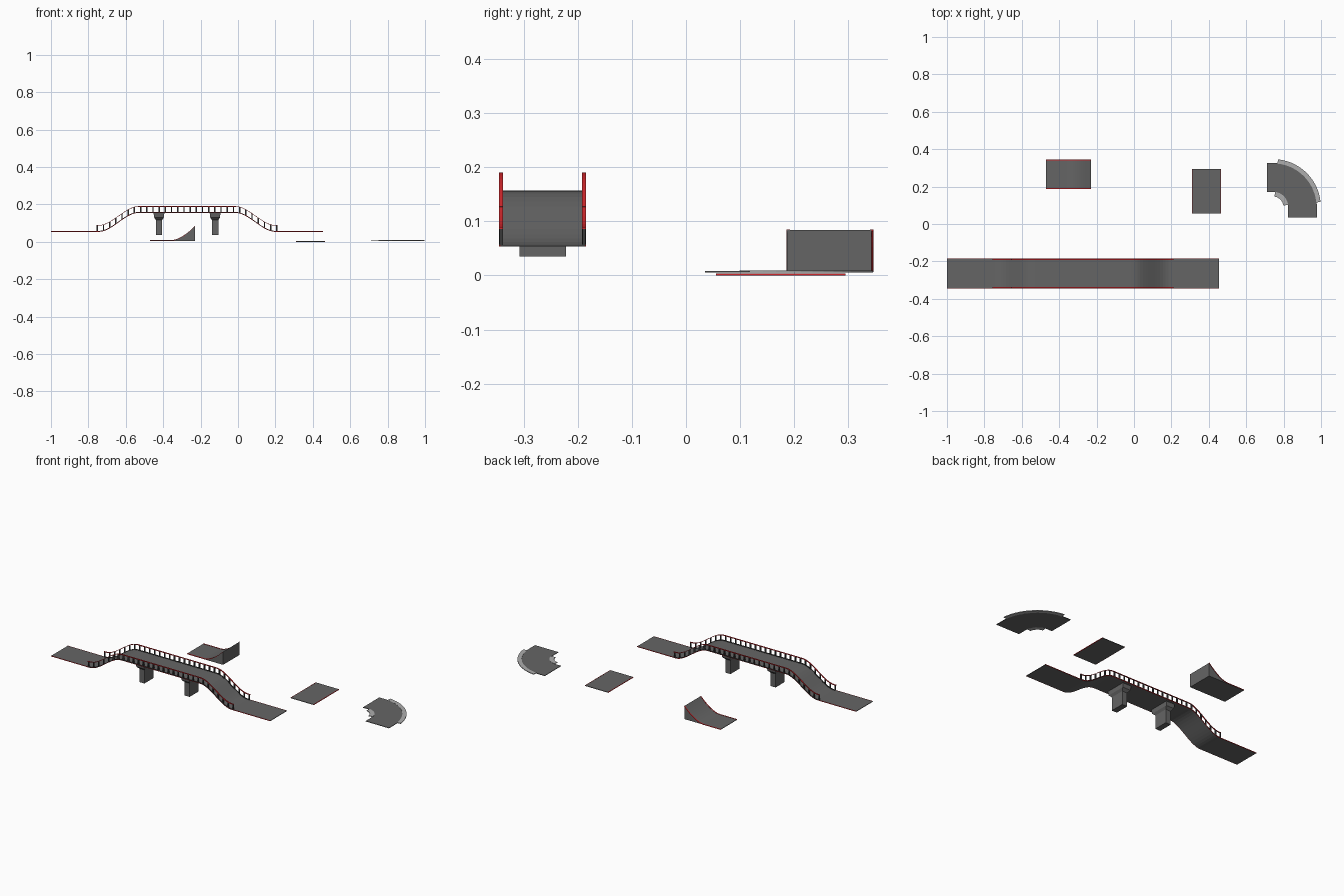
import bpy, bmesh, math

if "Cube" in bpy.data.objects:
    bpy.data.objects.remove(bpy.data.objects["Cube"])

def material(name, rgb):
    m = bpy.data.materials.new(name)
    m.diffuse_color = (*rgb, 1)
    m.use_nodes = True
    m.node_tree.nodes["Principled BSDF"].inputs["Base Color"].default_value = m.diffuse_color
    return m

ASPHALT = material("asphalt", (0.13, 0.13, 0.13))
RED = material("red_edge", (0.65, 0.02, 0.025))
DARK = material("dark_metal", (0.04, 0.04, 0.04))
KERB = material("kerb_grey", (0.42, 0.42, 0.42))

def finish(name, bm, mat):
    bmesh.ops.recalc_face_normals(bm, faces=bm.faces)
    me = bpy.data.meshes.new(name)
    bm.to_mesh(me)
    bm.free()
    me.materials.append(mat)
    ob = bpy.data.objects.new(name, me)
    bpy.context.collection.objects.link(ob)
    return ob

def loft(name, rings, mat):
    """Skin a row of four-cornered cross-sections and cap both ends."""
    bm = bmesh.new()
    rows = [[bm.verts.new(p) for p in r] for r in rings]
    for a, b in zip(rows, rows[1:]):
        for i in range(4):
            j = (i + 1) % 4
            bm.faces.new((a[i], a[j], b[j], b[i]))
    bm.faces.new(rows[0])
    bm.faces.new(rows[-1])
    return finish(name, bm, mat)

def strip(name, path, y0, y1, lo, hi, mat):
    """Sweep a slab along an x-z path, lo..hi relative to the path."""
    return loft(name, [[(x, y0, z + lo), (x, y1, z + lo), (x, y1, z + hi), (x, y0, z + hi)]
                       for x, z in path], mat)

def edges(name, path, y0, y1, w, lo, hi, mat):
    strip(name + "_front", path, y0, y0 + w, lo, hi, mat)
    strip(name + "_back", path, y1 - w, y1, lo, hi, mat)

# Bridge road: level ends, S-shaped ramps, raised deck
CX, Y0, Y1 = -0.2725, -0.345, -0.185
LOW, HIGH, RAMP_IN, RAMP_OUT = 0.055, 0.156, 0.26, 0.472

def height(x):
    t = min(1, max(0, (RAMP_OUT - abs(x - CX)) / (RAMP_OUT - RAMP_IN)))
    return LOW + (HIGH - LOW) * t * t * (3 - 2 * t)

ramp = [RAMP_IN + (RAMP_OUT - RAMP_IN) * i / 14 for i in range(15)]
half = ramp + [0.484]
xs = [CX - d for d in reversed(half)] + [CX + d for d in half]
rail_path = [(x, height(x)) for x in xs]
road_path = [(-1, LOW)] + rail_path + [(0.455, LOW)]
strip("bridge_road", road_path, Y0 + 0.002, Y1 - 0.002, -0.002, 0.001, ASPHALT)
edges("bridge_road_edge", road_path, Y0, Y1, 0.0025, -0.002, 0.0014, RED)

# Guard rails with evenly spaced posts
edges("guard_rail_top", rail_path, Y0, Y1, 0.007, 0.031, 0.034, RED)
edges("guard_rail_bottom", rail_path, Y0, Y1, 0.007, 0.0, 0.003, DARK)
bm = bmesh.new()
N = 30
for i in range(N):
    x = CX - 0.48 + 0.96 * i / (N - 1)
    for y in (Y0 + 0.0035, Y1 - 0.0035):
        vs = bmesh.ops.create_cube(bm, size=1)["verts"]
        bmesh.ops.scale(bm, vec=(0.007, 0.006, 0.031), verts=vs)
        bmesh.ops.translate(bm, vec=(x, y, height(x) + 0.0165), verts=vs)
finish("guard_rail_posts", bm, DARK)

# Piers: square column flaring into a wider cap
def pier(name, x):
    yc = (Y0 + Y1) / 2
    levels = [(0.035, 0.017, 0.043), (0.116, 0.017, 0.043),
              (0.13, 0.026, 0.058), (HIGH - 0.002, 0.029, 0.062)]
    loft(name, [[(x - a, yc - b, z), (x + a, yc - b, z), (x + a, yc + b, z), (x - a, yc + b, z)]
                for z, a, b in levels], ASPHALT)

pier("left_pier", CX - 0.15)
pier("right_pier", CX + 0.15)

# Jump ramp: flat approach, then a concave kicker with closed sides
jump = [(-0.47, 0.008)] + [(-0.355 + 0.125 * t, 0.008 + 0.076 * t ** 1.7)
                           for t in [i / 12 for i in range(13)]]
loft("jump_ramp", [[(x, 0.187, 0.005), (x, 0.343, 0.005), (x, 0.343, z), (x, 0.187, z)]
                   for x, z in jump], ASPHALT)
edges("jump_ramp_edge", jump, 0.186, 0.346, 0.006, -0.002, 0.001, RED)

# Straight road tile
tile = [(0.31, 0), (0.465, 0)]
strip("straight_road", [(0.312, 0), (0.463, 0)], 0.055, 0.295, 0, 0.003, ASPHALT)
strip("straight_road_edge_left", [(0.31, 0), (0.3135, 0)], 0.055, 0.295, 0, 0.0034, RED)
strip("straight_road_edge_right", [(0.4615, 0), (0.465, 0)], 0.055, 0.295, 0, 0.0034, RED)

# Quarter-turn road with short straight ends
BX, BY, R0, R1 = 0.743, 0.091, 0.08, 0.235

def section(px, py, dx, dy, r0, r1, z0, z1):
    a, b = (px + dx * r0, py + dy * r0), (px + dx * r1, py + dy * r1)
    return [(*a, z0), (*b, z0), (*b, z1), (*a, z1)]

def arc(a0, a1, r0, r1, z0, z1, n=14):
    out = []
    for i in range(n + 1):
        a = math.radians(a0 + (a1 - a0) * i / n)
        out.append(section(BX, BY, math.cos(a), math.sin(a), r0, r1, z0, z1))
    return out

turn = ([section(BX, 0.035, 1, 0, R0, R1, 0.005, 0.008)] + arc(0, 90, R0, R1, 0.005, 0.008)
        + [section(0.71, BY, 0, 1, R0, R1, 0.005, 0.008)])
loft("curved_road", turn, ASPHALT)

# Kerbs hugging the outside and inside of the turn
loft("outer_kerb", arc(6, 84, R1 - 0.002, 0.256, 0.005, 0.009), KERB)
loft("inner_kerb", arc(8, 82, 0.056, R0 + 0.002, 0.005, 0.009), KERB)
